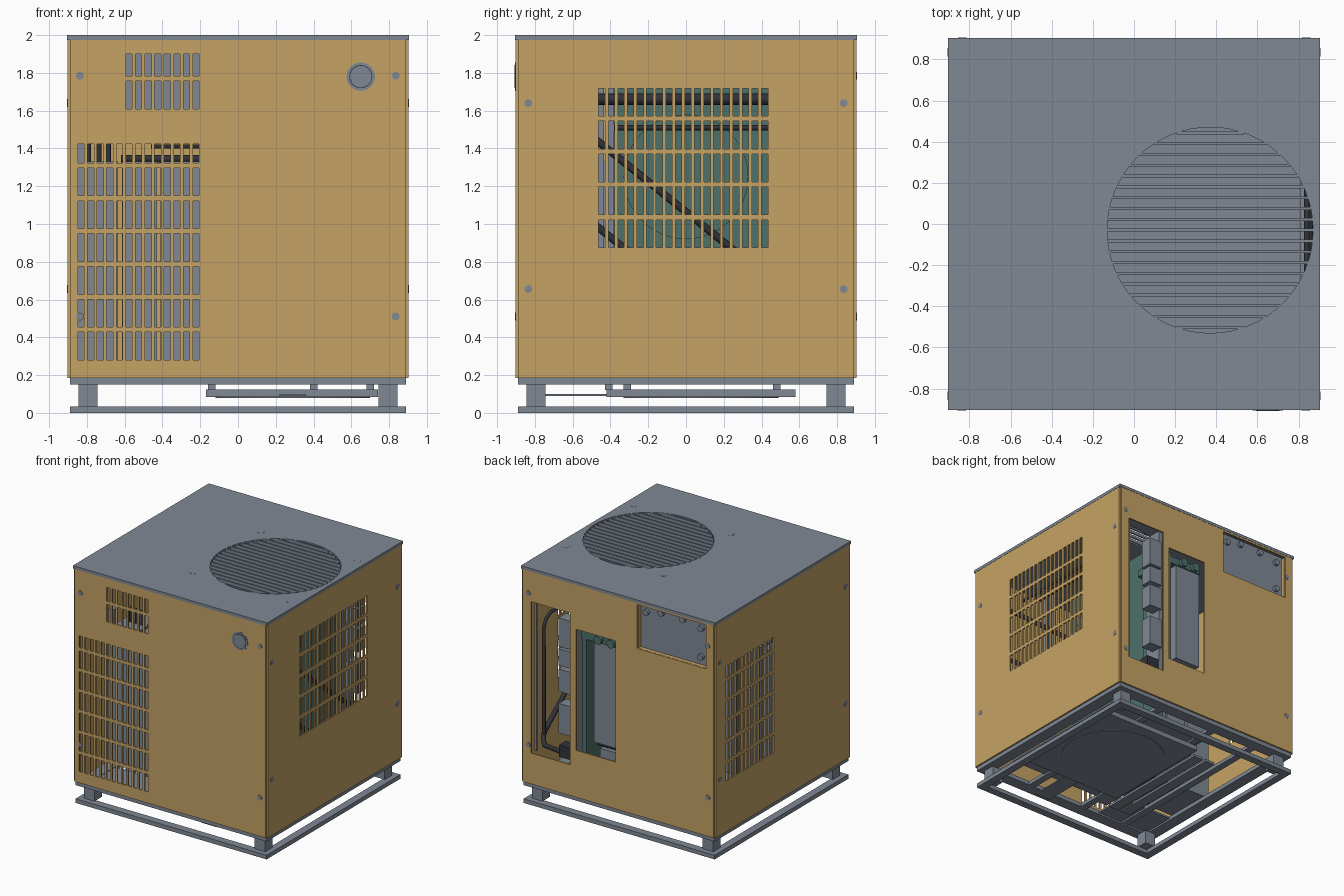
import bpy, bmesh, math
from mathutils import Matrix

cube = bpy.data.objects.get("Cube")
if cube:
    bpy.data.objects.remove(cube, do_unlink=True)


def material(name, rgb):
    m = bpy.data.materials.new(name)
    m.use_nodes = True
    m.diffuse_color = (*rgb, 1)
    m.node_tree.nodes["Principled BSDF"].inputs["Base Color"].default_value = (*rgb, 1)
    return m


TAN = material("tan_panel", (0.56, 0.365, 0.13))
GREY = material("blue_grey_metal", (0.215, 0.248, 0.3))
TEAL = material("teal_coating", (0.075, 0.165, 0.145))
DARK = material("dark_rubber", (0.03, 0.033, 0.04))


def finish(bm, name, mat):
    mesh = bpy.data.meshes.new(name)
    bm.to_mesh(mesh)
    bm.free()
    mesh.materials.append(mat)
    ob = bpy.data.objects.new(name, mesh)
    bpy.context.scene.collection.objects.link(ob)
    return ob


def box(name, mat, xr, yr, zr):
    bm = bmesh.new()
    bmesh.ops.create_cube(bm, size=1)
    for v in bm.verts:
        v.co = [r[0] + (c + 0.5) * (r[1] - r[0]) for c, r in zip(v.co, (xr, yr, zr))]
    return finish(bm, name, mat)


def disc(name, mat, centre, radius, depth, axis="Z", turn=0, sides=24):
    bm = bmesh.new()
    bmesh.ops.create_cone(bm, cap_ends=True, segments=sides, radius1=radius,
                          radius2=radius, depth=depth)
    rot = Matrix() if axis == "Z" else Matrix.Rotation(math.pi / 2, 4, "X" if axis == "Y" else "Y")
    bm.transform(Matrix.Rotation(turn, 4, "Z") @ Matrix.Translation(centre) @ rot)
    return finish(bm, name, mat)


def pipe(name, points, radius):
    curve = bpy.data.curves.new(name, "CURVE")
    curve.dimensions = "3D"
    curve.bevel_depth = radius
    curve.bevel_resolution = 2
    spline = curve.splines.new("POLY")
    spline.points.add(len(points) - 1)
    for p, co in zip(spline.points, points):
        p.co = (*co, 1)
    curve.materials.append(DARK)
    ob = bpy.data.objects.new(name, curve)
    bpy.context.scene.collection.objects.link(ob)


def ring(name, outer, width, z0, z1):
    o, i = outer, outer - width
    for s, side in ((-1, "front"), (1, "back")):
        box(f"{name}_{side}", GREY, (-o, o), sorted((s * i, s * o)), (z0, z1))
    for s, side in ((-1, "right"), (1, "left")):
        box(f"{name}_{side}", GREY, sorted((s * i, s * o)), (-i, i), (z0, z1))


HALF, OUT, WALL, EDGE = 0.905, 0.903, 0.012, 0.89
PITCH_U, PITCH_Z, SLOT_W, SLOT_H = 0.0507, 0.174, 0.033, 0.147


def slots(u0, columns, z0, heights):
    """Rectangles (u0, u1, z0, z1) of a louvre field."""
    return [(u0 + i * PITCH_U, u0 + i * PITCH_U + SLOT_W, z0 + k * PITCH_Z, z0 + k * PITCH_Z + h)
            for i in range(columns) for k, h in enumerate(heights)]


def panel(name, turn, holes, screws):
    """Upright sheet with rectangular holes, turned about z to its side."""
    us = sorted({-EDGE, EDGE} | {round(u, 4) for h in holes for u in h[:2]})
    zs = sorted({0.185, 1.975} | {round(z, 4) for h in holes for z in h[2:]})
    bm = bmesh.new()
    grid = {}

    def vert(u, z):
        if (u, z) not in grid:
            grid[u, z] = bm.verts.new((u, -OUT, z))
        return grid[u, z]

    for a, b in zip(us, us[1:]):
        for c, d in zip(zs, zs[1:]):
            u, z = (a + b) / 2, (c + d) / 2
            if not any(h[0] < u < h[1] and h[2] < z < h[3] for h in holes):
                bm.faces.new((vert(a, c), vert(b, c), vert(b, d), vert(a, d)))
    bm.transform(Matrix.Rotation(turn, 4, "Z"))
    ob = finish(bm, name, TAN)
    mod = ob.modifiers.new("thickness", "SOLIDIFY")
    mod.thickness = WALL
    mod.offset = -1
    for u, z in screws:
        disc(name + "_screw", GREY, (u, -OUT, z), 0.021, 0.006, "Y", turn, 12)


# Cabinet panels
QUARTER = math.pi / 2
side_screws = [(u, z) for u in (-0.835, 0.835) for z in (0.655, 1.64)]
front_screws = [(u, z) for u in (-0.837, 0.835) for z in (0.51, 1.785)]
front_holes = (slots(-0.847, 13, 0.28, [SLOT_H] * 6 + [0.1])
               + slots(-0.847 + 5 * PITCH_U, 8, 1.61, [SLOT_H, 0.115]))
panel("front_panel", 0, front_holes, front_screws)
panel("left_panel", QUARTER, slots(-0.462, 18, 0.875, [SLOT_H] * 5), side_screws)
panel("right_panel", -QUARTER, slots(-0.76, 13, 0.61, [SLOT_H] * 5 + [0.1]), side_screws)
panel("back_panel", 2 * QUARTER,
      [(-0.81, -0.45, 0.445, 1.72), (-0.393, -0.024, 0.58, 1.6), (0.175, 0.82, 1.59, 1.96)],
      front_screws)
for sx in (-1, 1):
    for sy in (-1, 1):
        box("corner_post", TAN, sorted((sx * 0.86, sx * 0.894)),
            sorted((sy * 0.86, sy * 0.894)), (0.185, 1.975))

# Gauge set into the front, with a dark groove round its face
for name, mat, radius, depth in (("gauge_ring", GREY, 0.075, 0.006),
                                 ("gauge_groove", DARK, 0.061, 0.009),
                                 ("gauge_face", GREY, 0.057, 0.012)):
    disc(name, mat, (0.65, -OUT, 1.78), radius, depth, "Y", 0, 40)

# Recessed service plate on the back with its tan lip
box("service_plate", GREY, (-0.82, -0.175), (0.845, 0.86), (1.59, 1.97))
for x in (-0.82, -0.175):
    box("service_lip_side", TAN, (x - 0.006, x + 0.006), (0.845, 0.892), (1.585, 1.96))
box("service_lip_bottom", TAN, (-0.82, -0.175), (0.845, 0.892), (1.579, 1.591))
for x, z in ((-0.24, 1.9), (-0.38, 1.93), (-0.58, 1.93), (-0.75, 1.9), (-0.75, 1.66)):
    disc("service_plate_knob", GREY, (x, 0.87, z), 0.025, 0.03, "Y")

# Lid with round fan opening and slats
FX, FY, FR = 0.37, -0.03, 0.5
lid = box("lid", GREY, (-HALF, HALF), (-HALF, HALF), (1.975, 2.0))
cutter = disc("fan_opening_cutter", GREY, (FX, FY, 1.99), FR, 0.2, sides=64)
cutter.hide_render = True
mod = lid.modifiers.new("fan_opening", "BOOLEAN")
mod.object = cutter
mod.solver = "EXACT"
bpy.context.view_layer.objects.active = lid
bpy.ops.object.modifier_apply(modifier=mod.name)
bpy.data.objects.remove(cutter, do_unlink=True)
for k in range(-9, 10):
    y = k * 0.0525
    half = math.sqrt(FR * FR - y * y)
    box("fan_slat", GREY, (FX - half, FX + half), (FY + y - 0.007, FY + y + 0.007), (1.975, 1.999))
box("fan_deck", GREY, (-0.16, 0.81), (-0.56, 0.5), (1.8, 1.815))
for x in (-0.08, 0.82):
    for y in (-0.48, 0.42):
        disc("lid_bolt", GREY, (x, y, 1.999), 0.028, 0.004, sides=16)

# Base: skid ring, legs and tray frame
ring("skid", EDGE, 0.065, 0, 0.035)
ring("base_frame", EDGE, 0.1, 0.15, 0.185)
for sx in (-1, 1):
    for sy in (-1, 1):
        box("leg", GREY, sorted((sx * 0.745, sx * 0.845)), sorted((sy * 0.745, sy * 0.845)), (0.035, 0.15))
for x in (-0.56, -0.14, 0.4, 0.71):
    box("base_crossbar", GREY, (x - 0.03, x + 0.03), (-0.8, 0.8), (0.15, 0.18))
for x in (-0.5, -0.38, -0.26):
    box("base_slat", GREY, (x, x + 0.09), (-0.65, 0.4), (0.155, 0.175))
box("base_floor", GREY, (-0.2, 0.75), (-0.6, 0.62), (0.165, 0.18))
box("base_floor_front", GREY, (-0.85, -0.3), (-0.86, -0.5), (0.165, 0.18))

# Drip tray slung under the base
box("drip_tray", GREY, (-0.17, 0.74), (-0.42, 0.58), (0.083, 0.125))
disc("drip_tray_rim", GREY, (0.29, 0.08, 0.082), 0.41, 0.006, sides=48)
box("tray_arm", GREY, (0.22, 0.36), (-0.79, -0.42), (0.09, 0.1))
for x in (-0.14, 0.4, 0.7):
    for y in (-0.41, -0.31, 0.48):
        box("tray_hanger", GREY, (x - 0.02, x + 0.02), (y - 0.02, y + 0.02), (0.12, 0.152))

# Grey units behind the front louvres, with the pipes above them
for x0, x1 in ((-0.86, -0.635), (-0.615, -0.43), (-0.41, -0.15)):
    box("front_unit", GREY, (x0, x1), (-0.5, -0.1), (0.2, 1.33))
box("front_unit_post", GREY, (-0.86, -0.805), (-0.5, -0.45), (1.33, 1.5))
pipe("front_header_pipe", [(-0.62, -0.3, 1.345), (-0.15, -0.3, 1.345)], 0.02)
pipe("front_upper_pipe", [(-0.46, -0.25, 1.41), (-0.15, -0.25, 1.41)], 0.01)
for x in (-0.79, -0.735, -0.685):
    pipe("front_riser_pipe", [(x, -0.3, 1.33), (x, -0.3, 1.45)], 0.012)

# Teal heat exchanger and the pipes along the left wall
box("heat_exchanger", TEAL, (0.2, 0.32), (-0.38, 0.6), (0.22, 1.76))
disc("exchanger_shroud", TEAL, (0.33, 0, 1.25), 0.33, 0.05, "X", 0, 48)
for y in (-0.475, -0.42):
    box("side_post", GREY, (0.5, 0.54), (y, y + 0.04), (0.185, 1.8))
pipe("side_header_pipe", [(0.6, -0.47, 1.66), (0.6, 0.46, 1.66)], 0.03)
pipe("side_sloping_pipe",
     [(0.85, -0.5, 1.465), (0.85, 0.66, 0.535), (0.84, 0.7, 0.5), (0.78, 0.77, 0.47), (0.56, 0.8, 0.47)], 0.02)
pipe("side_lower_pipe", [(0.85, -0.5, 1.01), (0.85, 0, 0.61)], 0.02)
pipe("side_riser_pipe", [(0.84, -0.38, 1.51), (0.84, 0.6, 1.51), (0.84, 0.66, 1.48),
                         (0.84, 0.69, 1.42), (0.84, 0.69, 0.5)], 0.014)

# Equipment behind the back openings
box("back_module", GREY, (0.03, 0.27), (0.5, 0.84), (0.66, 1.51))
box("back_module_cap", TEAL, (0.03, 0.38), (0.5, 0.85), (1.51, 1.57))
for x in (0.09, 0.21):
    disc("back_module_port", TEAL, (x, 0.86, 1.545), 0.035, 0.04, "Y")
box("back_module_rail", TEAL, (0.33, 0.37), (0.55, 0.85), (0.22, 1.6))
box("back_module_foot", GREY, (0.06, 0.24), (0.55, 0.8), (0.5, 0.6))
pipe("back_module_hose", [(0.03, 0.78, 0.63), (0.27, 0.78, 0.63)], 0.018)
box("terminal_mount", GREY, (0.42, 0.46), (0.7, 0.86), (0.22, 1.75))
for z0, z1 in ((0.67, 0.92), (1.02, 1.21), (1.24, 1.38), (1.4, 1.64)):
    box("terminal_block", GREY, (0.45, 0.57), (0.78, 0.88), (z0, z1))
box("cable_gland", DARK, (0.45, 0.58), (0.77, 0.86), (0.46, 0.56))
box("back_strip", GREY, (0.778, 0.8), (0.865, 0.875), (0.46, 1.7))
